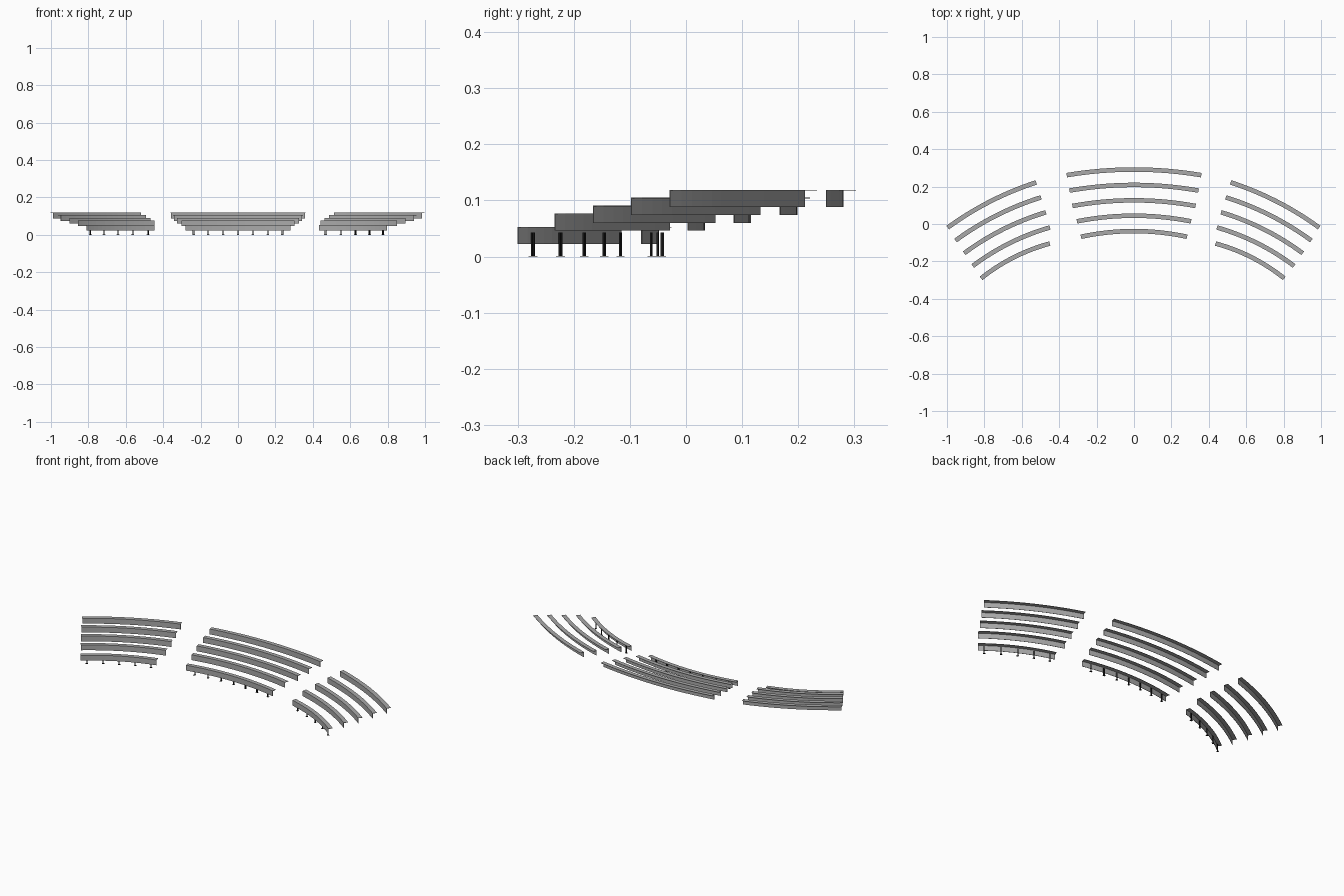
import bpy
import bmesh
from mathutils import Vector, Matrix

cube = bpy.data.objects.get("Cube")
if cube:
    bpy.data.objects.remove(cube)


def material(name, value):
    m = bpy.data.materials.new(name)
    m.use_nodes = True
    color = (value, value, value, 1)
    m.diffuse_color = color
    m.node_tree.nodes["Principled BSDF"].inputs["Base Color"].default_value = color
    return m


GREY = material("bench grey", 0.4)
BLACK = material("leg black", 0.012)
DEPTH, THICK, HEIGHT = 0.024, 0.0015, 0.031
STEPS = 16


def arc_point(a, b, sag, t):
    """Point and backward direction on the arc from a to b, bulging backward."""
    a, b = Vector(a), Vector(b)
    half = (b - a) / 2
    c = half.length
    along = half.normalized()
    back = Vector((-along.y, along.x))
    radius = (c * c + sag * sag) / (2 * sag)
    center = (a + b) / 2 + back * (sag - radius)
    u = (2 * t - 1) * c
    rise = (radius * radius - u * u) ** 0.5
    direction = (along * u + back * rise) / radius
    return center + direction * radius, direction


def finish(bm, name, mat):
    bmesh.ops.recalc_face_normals(bm, faces=bm.faces)
    mesh = bpy.data.meshes.new(name)
    bm.to_mesh(mesh)
    bm.free()
    mesh.materials.append(mat)
    obj = bpy.data.objects.new(name, mesh)
    bpy.context.collection.objects.link(obj)


def bench(name, a, b, sag, top):
    """Sweep an upside-down L section (front panel and thin seat) along the arc."""
    section = [(0, -HEIGHT), (0, 0), (DEPTH, 0), (DEPTH, -THICK),
               (THICK, -THICK), (THICK, -HEIGHT)]
    bm = bmesh.new()
    rings = []
    for i in range(STEPS + 1):
        p, n = arc_point(a, b, sag, i / STEPS)
        rings.append([bm.verts.new((*(p + n * d), top + z)) for d, z in section])
    count = len(section)
    for r, s in zip(rings, rings[1:]):
        for k in range(count):
            j = (k + 1) % count
            bm.faces.new((r[k], r[j], s[j], s[k]))
    bm.faces.new(rings[0])
    bm.faces.new(rings[-1])
    finish(bm, name, GREY)


def legs(name, a, b, sag, count):
    """Twin posts on a flat foot, set just behind the front panel."""
    bm = bmesh.new()

    def box(p, n, size, z):
        frame = Matrix(((-n.y, n.x, 0), (n.x, n.y, 0), (0, 0, 1))).to_4x4()
        bmesh.ops.create_cube(bm, size=1, matrix=Matrix.Translation((p.x, p.y, z))
                              @ frame @ Matrix.Diagonal((*size, 1)))

    for i in range(count):
        p, n = arc_point(a, b, sag, 0.08 + 0.84 * i / (count - 1))
        p = p + n * 0.009
        side = Vector((n.y, -n.x))
        for s in (-1, 1):
            box(p + side * s * 0.003, n, (0.0025, 0.003, 0.043), 0.0215)
        box(p, n, (0.012, 0.011, 0.001), 0.0005)
    finish(bm, name, BLACK)


# Per row: seat height, centre half width, inner x, inner y, outer x, outer y
rows = [
    (0.053, 0.281, 0.440, -0.116, 0.803, -0.300),
    (0.077, 0.303, 0.443, -0.030, 0.852, -0.234),
    (0.091, 0.327, 0.465, 0.051, 0.898, -0.166),
    (0.105, 0.343, 0.490, 0.131, 0.944, -0.098),
    (0.119, 0.358, 0.516, 0.211, 0.986, -0.029),
]

for i, (top, half, xi, yi, xo, yo) in enumerate(rows):
    y_end = -0.080 + 0.0823 * i
    # The first row sits a little to the right on both sides
    dx = -0.007 if i == 0 else -0.003
    blocks = [
        ("centre", (-half, y_end), (half, y_end), 0.030, 7),
        ("right", (-xo + dx, yo), (-xi + dx, yi), 0.021, 5),
        ("left", (xi + dx, yi), (xo + dx, yo), 0.021, 5),
    ]
    for side, a, b, sag, count in blocks:
        bench(f"{side}_bench_row_{i + 1}", a, b, sag, top)
        if i == 0:
            legs(f"{side}_bench_legs", a, b, sag, count)
